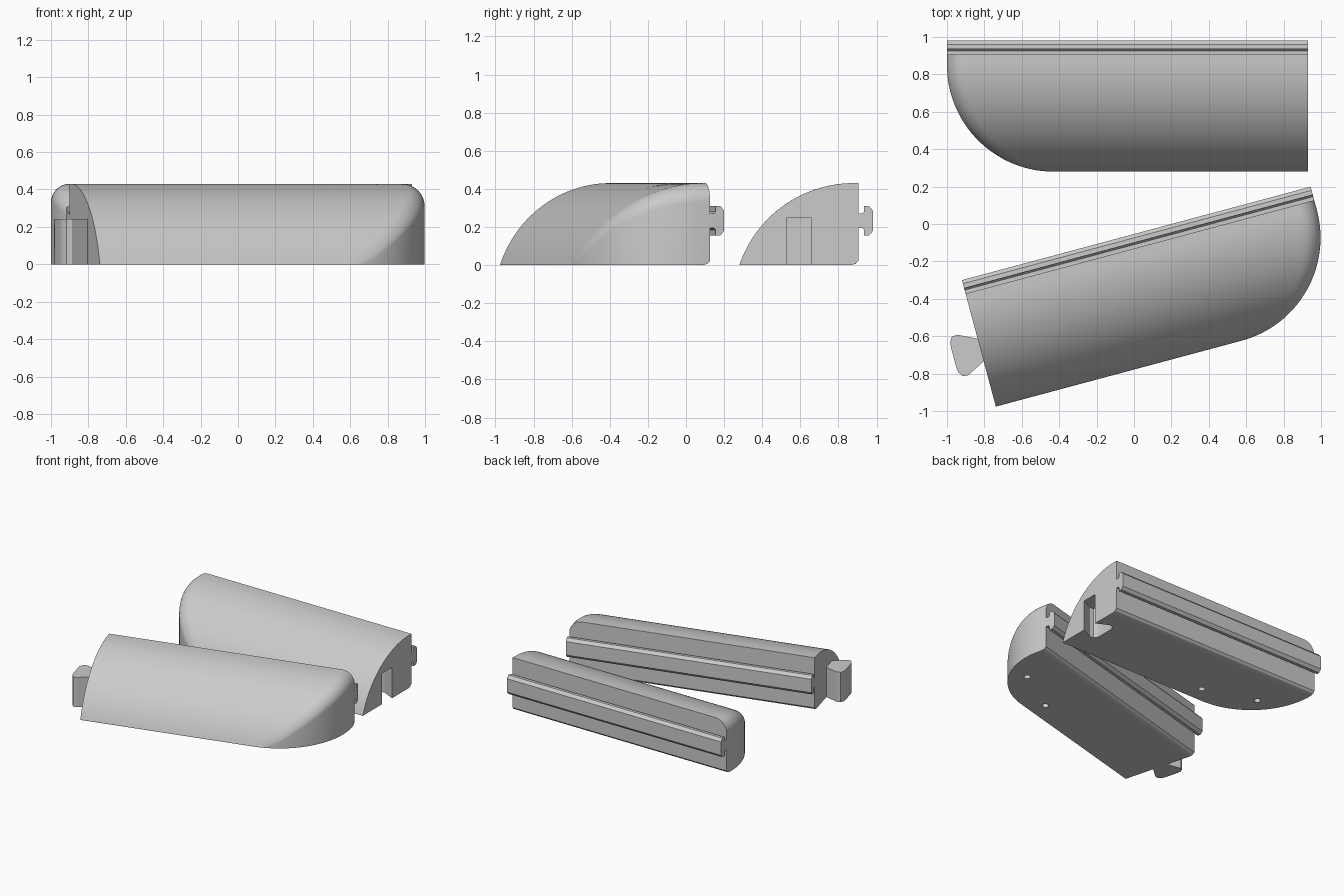
import bpy, bmesh, math
from mathutils import Matrix

if "Cube" in bpy.data.objects:
    bpy.data.objects.remove(bpy.data.objects["Cube"])

R, CX, CY = 0.57, -0.43, 0.85            # plan radius and centre of the rounded end
X_END, Y_FRONT, Y_BACK, H = 0.93, 0.28, 0.905, 0.43
ARC_Y = 0.88
ARC_R = ((ARC_Y - Y_FRONT) ** 2 + H ** 2) / (2 * H)

grey = bpy.data.materials.new("light grey")
grey.diffuse_color = (0.6, 0.6, 0.6, 1)
grey.use_nodes = True
grey.node_tree.nodes["Principled BSDF"].inputs["Base Color"].default_value = grey.diffuse_color


def finish(name, bm):
    bmesh.ops.recalc_face_normals(bm, faces=bm.faces)
    me = bpy.data.meshes.new(name)
    bm.to_mesh(me)
    bm.free()
    me.materials.append(grey)
    ob = bpy.data.objects.new(name, me)
    bpy.context.collection.objects.link(ob)
    return ob


def prism(name, outline, to3d, lo, hi):
    """Extrude a 2D outline between lo and hi; to3d places each point."""
    bm = bmesh.new()
    a = [bm.verts.new(to3d(u, v, lo)) for u, v in outline]
    b = [bm.verts.new(to3d(u, v, hi)) for u, v in outline]
    bm.faces.new(a)
    bm.faces.new(b[::-1])
    for i in range(len(a)):
        j = (i + 1) % len(a)
        bm.faces.new((a[i], a[j], b[j], b[i]))
    return finish(name, bm)


def along_x(u, v, t):
    return (t, u, v)


def along_z(u, v, t):
    return (u, v, t)


def cut(ob, cutter):
    mod = ob.modifiers.new("cut", 'BOOLEAN')
    mod.operation, mod.solver, mod.object = 'DIFFERENCE', 'EXACT', cutter
    bpy.context.view_layer.objects.active = ob
    bpy.ops.object.modifier_apply(modifier=mod.name)
    bpy.data.objects.remove(cutter)


def height(y):
    k = max(0.0, ARC_Y - y)
    return ARC_R * math.cos(math.asin(min(1, k / ARC_R))) - ARC_R + H


def fillet(d, t):
    return 0 if d >= t else t - math.sqrt(t * t - (t - d) ** 2)


def make_body(name):
    """Curved-top body with a rounded, filleted end."""
    n, m = 30, 32
    dists = [R * (1 - math.cos(math.pi / 2 * i / n)) for i in range(n + 1)]
    bm = bmesh.new()
    rows = [[bm.verts.new((X_END, Y_FRONT + d, max(0.002, height(Y_FRONT + d)))) for d in dists]]
    for k in range(m + 2):
        th = math.radians(270 - 90 * min(k, m) / m)
        c, s = math.cos(th), math.sin(th)
        shift = Y_BACK - CY if k > m else 0
        tilt = max(0, ARC_Y - (CY + R * s)) / ARC_R
        phi = math.acos(max(-1, min(1, -tilt * s)))
        t = 0.1 * math.tan(phi / 2) if k else 0
        row = []
        for d in dists:
            y = CY + (R - d) * s + shift
            row.append(bm.verts.new((CX + (R - d) * c, y, max(0.002, height(y) - fillet(d, t)))))
        rows.append(row)
    for a, b in zip(rows, rows[1:]):
        for i in range(n):
            bm.faces.new((a[i], a[i + 1], b[i + 1], b[i]))
    # flat strip along the back of the straight part
    corner = bm.verts.new((X_END, Y_BACK, H))
    bm.faces.new((rows[0][-1], corner, rows[-1][-1], rows[1][-1]))
    bmesh.ops.remove_doubles(bm, verts=bm.verts, dist=1e-5)
    bmesh.ops.dissolve_degenerate(bm, edges=bm.edges, dist=1e-6)
    # drop the outline to the ground to close the solid
    ext = bmesh.ops.extrude_face_region(bm, geom=bm.faces[:], use_keep_orig=True)
    for v in ext["geom"]:
        if isinstance(v, bmesh.types.BMVert):
            v.co.z = 0
    return finish(name, bm)


# dovetail outline as (distance from the end face, y)
DOVETAIL = [(-0.01, 0.535), (0.1, 0.48), (0.13, 0.483), (0.147, 0.51), (0.15, 0.54),
            (0.15, 0.645), (0.147, 0.675), (0.13, 0.702), (0.1, 0.705), (-0.01, 0.65)]
RAIL = [(0.895, 0.195), (0.925, 0.195), (0.935, 0.185), (0.935, 0.155), (0.96, 0.155),
        (0.98, 0.178), (0.98, 0.287), (0.96, 0.31), (0.935, 0.31), (0.935, 0.28),
        (0.925, 0.27), (0.895, 0.27)]
CHAMFER = [(0.865, -0.01), (0.865, 0.0), (0.89, 0.006), (0.905, 0.022), (0.95, 0.022), (0.95, -0.01)]


def make_half(prefix, matrix, socket):
    body = make_body(prefix + "_body")
    cut(body, prism("chamfer_cutter", CHAMFER, along_x, -1.1, 1.1))
    # small blind holes underneath
    for hx, hy in ((-0.31, 0.415), (-0.74, 0.55)):
        ring = [(hx + 0.025 * math.cos(i * math.pi / 10), hy + 0.025 * math.sin(i * math.pi / 10))
                for i in range(20)]
        cut(body, prism("hole_cutter", ring, along_z, -0.05, 0.1))
    parts = [body, prism(prefix + "_rail", RAIL, along_x, -1.0, X_END)]
    if socket:
        outline = [(X_END - u, v) for u, v in DOVETAIL]
        cut(body, prism("socket_cutter", outline, along_z, -0.05, 0.25))
    else:
        outline = [(X_END + u, v) for u, v in DOVETAIL]
        parts.append(prism(prefix + "_dovetail", outline, along_z, 0, 0.243))
    for ob in parts:
        ob.data.transform(matrix)
        if matrix.determinant() < 0:
            ob.data.flip_normals()
        bpy.ops.object.select_all(action='DESELECT')
        ob.select_set(True)
        bpy.context.view_layer.objects.active = ob
        bpy.ops.object.shade_smooth_by_angle(angle=math.radians(30))


# back half with the socket, front half mirrored and turned with the dovetail
make_half("back", Matrix.Identity(4), True)
make_half("front", Matrix.Translation((0.232, -1.006, 0)) @ Matrix.Rotation(math.radians(15), 4, 'Z')
          @ Matrix.Diagonal((-1, 1, 1, 1)), False)
